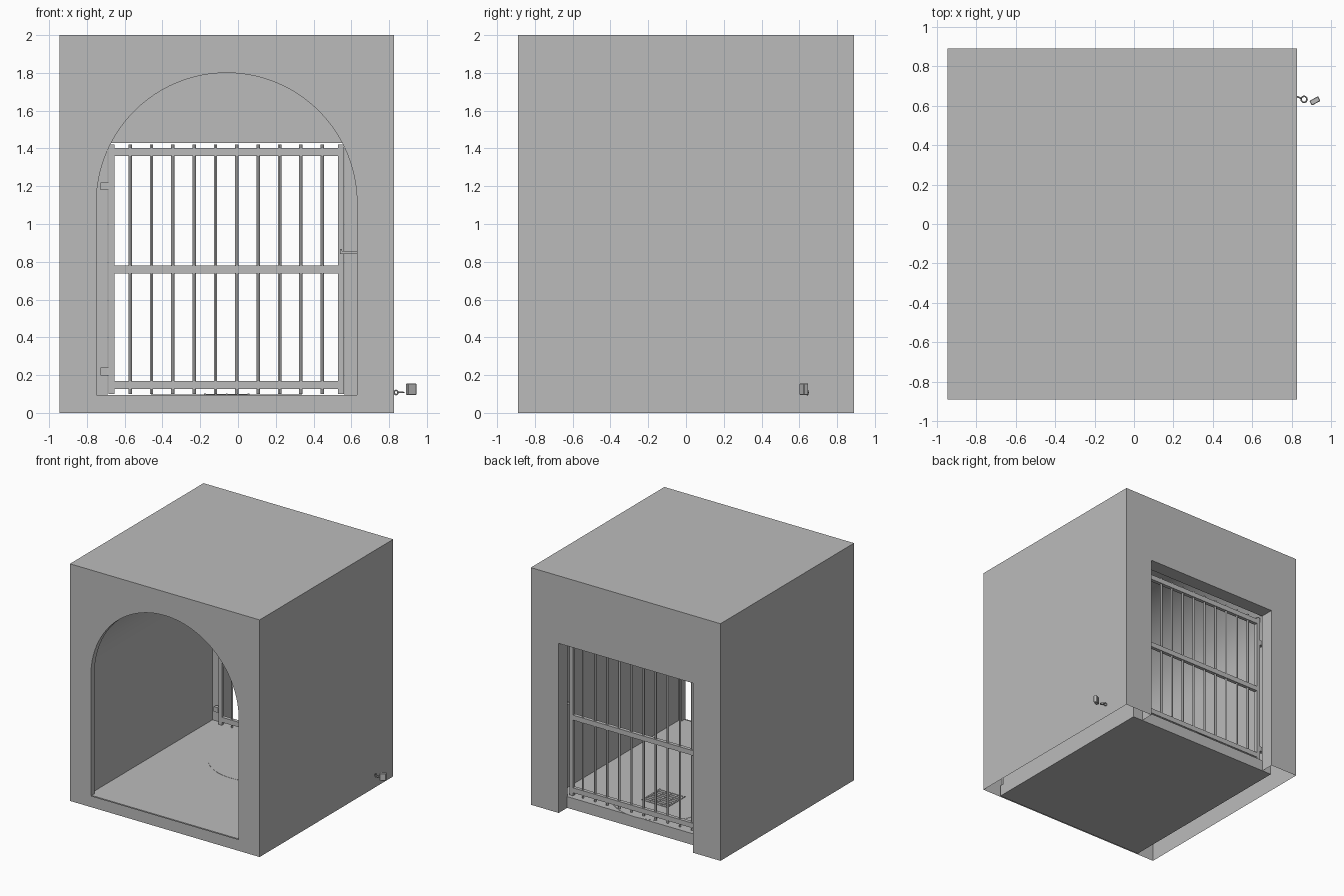
import bpy, bmesh, math
from mathutils import Matrix, Vector

if "Cube" in bpy.data.objects:
    bpy.data.objects.remove(bpy.data.objects["Cube"])

grey = bpy.data.materials.new("plain grey")
grey.diffuse_color = (0.5, 0.5, 0.5, 1)
grey.use_nodes = True
grey.node_tree.nodes["Principled BSDF"].inputs["Base Color"].default_value = grey.diffuse_color

X0, X1, Y, H = -0.945, 0.825, 0.89, 2.0      # outer block
CX, SPRING, FLOOR = -0.06, 1.11, 0.095       # arch centre, spring height, floor level
IN_F, IN_B = -0.84, 0.77                     # room front and back


def finish(name, bm, smooth=False):
    bmesh.ops.remove_doubles(bm, verts=bm.verts, dist=1e-4)
    bmesh.ops.recalc_face_normals(bm, faces=bm.faces)
    me = bpy.data.meshes.new(name)
    bm.to_mesh(me)
    bm.free()
    me.materials.append(grey)
    ob = bpy.data.objects.new(name, me)
    bpy.context.collection.objects.link(ob)
    if smooth:
        bpy.ops.object.select_all(action='DESELECT')
        ob.select_set(True)
        bpy.context.view_layer.objects.active = ob
        bpy.ops.object.shade_smooth_by_angle(angle=math.radians(30))
    return ob


def add_box(bm, x0, x1, y0, y1, z0, z1):
    m = Matrix.Translation(((x0 + x1) / 2, (y0 + y1) / 2, (z0 + z1) / 2))
    m = m @ Matrix.Diagonal((x1 - x0, y1 - y0, z1 - z0, 1))
    bmesh.ops.create_cube(bm, size=1, matrix=m)


def box(name, *dims):
    bm = bmesh.new()
    add_box(bm, *dims)
    return finish(name, bm)


def face(bm, pts):
    bm.faces.new([bm.verts.new(p) for p in pts])


def sweep(bm, path, y0, y1):
    """Strip following an xz path between two depths."""
    for (xa, za), (xb, zb) in zip(path, path[1:]):
        face(bm, [(xa, y0, za), (xb, y0, zb), (xb, y1, zb), (xa, y1, za)])


def wall(bm, outer, inner, y):
    """Flat wall between two open xz paths that run the same way."""
    face(bm, [(x, y, z) for x, z in outer + inner[::-1]])


def arch(r, z0, n=48):
    pts = [(CX - r * math.cos(math.pi * i / n), SPRING + r * math.sin(math.pi * i / n))
           for i in range(n + 1)]
    return [(CX - r, z0)] + pts + [(CX + r, z0)]


def gate_way(z0, x0=-0.69, x1=0.565, top=1.43):
    return [(x0, z0), (x0, top), (x1, top), (x1, z0)]


def block(z0):
    return [(X0, z0), (X0, H), (X1, H), (X1, z0)]


front_arch, room_arch = arch(0.69, FLOOR), arch(0.717, FLOOR)

# Outer shell, open underneath
bm = bmesh.new()
sweep(bm, block(0), -Y, Y)
wall(bm, block(FLOOR), front_arch, -Y)
face(bm, [(X0, -Y, 0), (X1, -Y, 0), (X1, -Y, FLOOR), (X0, -Y, FLOOR)])
wall(bm, block(0), gate_way(0), Y)
finish("outer_shell", bm)

# Arched front reveal and vaulted room
bm = bmesh.new()
sweep(bm, front_arch, -Y, IN_F)
wall(bm, room_arch, front_arch, IN_F)
sweep(bm, room_arch, IN_F, IN_B)
finish("vaulted_room", bm, True)

# Rear inside wall and gateway jambs
bm = bmesh.new()
wall(bm, room_arch, gate_way(FLOOR), IN_B)
sweep(bm, gate_way(0), IN_B, Y)
finish("rear_gateway", bm)

# Floor slab
box("floor_slab", CX - 0.717, CX + 0.717, -0.88, 0.777, 0, FLOOR)

# Shallow round drain surround and grate
DX, DY = -0.06, 0.384
bm = bmesh.new()
bmesh.ops.create_cone(bm, cap_ends=True, segments=48, radius1=0.4, radius2=0.4, depth=0.003,
                      matrix=Matrix.Translation((DX, DY, FLOOR + 0.0005)))
finish("drain_surround", bm)
bm = bmesh.new()
for s in (-1, 1):
    add_box(bm, DX + s * 0.115 - 0.006, DX + s * 0.115 + 0.006, DY - 0.12, DY + 0.12, FLOOR, 0.102)
for i in range(9):
    y = DY - 0.115 + i * 0.02875
    add_box(bm, DX - 0.12, DX + 0.12, y - 0.006, y + 0.006, FLOOR, 0.101)
for i in range(1, 4):
    x = DX - 0.115 + i * 0.0575
    add_box(bm, x - 0.004, x + 0.004, DY - 0.115, DY + 0.115, FLOOR, 0.1015)
finish("drain_grate", bm)

# Gate: posts, rails and bars
GY = 0.735
for side, x in (("left", -0.67), ("right", 0.545)):
    box(f"gate_post_{side}", x - 0.015, x + 0.015, GY - 0.015, GY + 0.015, 0.10, 1.42)
for name, z in (("bottom", 0.147), ("middle", 0.76), ("top", 1.382)):
    box(f"gate_rail_{name}", -0.655, 0.53, GY - 0.015, GY + 0.015, z - 0.021, z + 0.021)
bm = bmesh.new()
for i in range(10):
    bmesh.ops.create_cone(bm, cap_ends=True, segments=12, radius1=0.009, radius2=0.009, depth=1.32,
                          matrix=Matrix.Translation((-0.571 + i * 0.113, GY, 0.76)))
finish("gate_bars", bm, True)

# Hinges and latch
for name, z in (("lower", 0.22), ("upper", 1.2)):
    box(f"hinge_{name}", -0.727, -0.685, GY - 0.02, GY + 0.01, z - 0.021, z + 0.021)
bm = bmesh.new()
add_box(bm, 0.54, 0.63, GY - 0.03, GY - 0.015, 0.84, 0.858)
add_box(bm, 0.54, 0.55, GY - 0.03, GY - 0.015, 0.858, 0.868)
finish("latch", bm)

# Loose padlock and chain rings beside the block
bm = bmesh.new()
bmesh.ops.create_cube(bm, size=1, matrix=Matrix.Translation((0.917, 0.624, 0.125))
                      @ Matrix.Rotation(math.radians(28), 4, 'Z')
                      @ Matrix.Diagonal((0.05, 0.027, 0.062, 1)))
bmesh.ops.bevel(bm, geom=bm.edges[:], offset=0.003, segments=1, affect='EDGES')
finish("padlock_body", bm)


def ring(name, loc, r, rot):
    bpy.ops.mesh.primitive_torus_add(location=loc, rotation=rot, major_radius=r, minor_radius=0.004,
                                     major_segments=20, minor_segments=8)
    ob = bpy.context.object
    ob.name = name
    ob.data.materials.append(grey)
    bpy.ops.object.shade_smooth_by_angle(angle=math.radians(40))


ring("chain_ring_large", (0.862, 0.632, 0.108), 0.015, (0, 0, 0))
ring("chain_ring_small", (0.837, 0.641, 0.108), 0.011, (math.radians(90), 0, math.radians(-25)))
